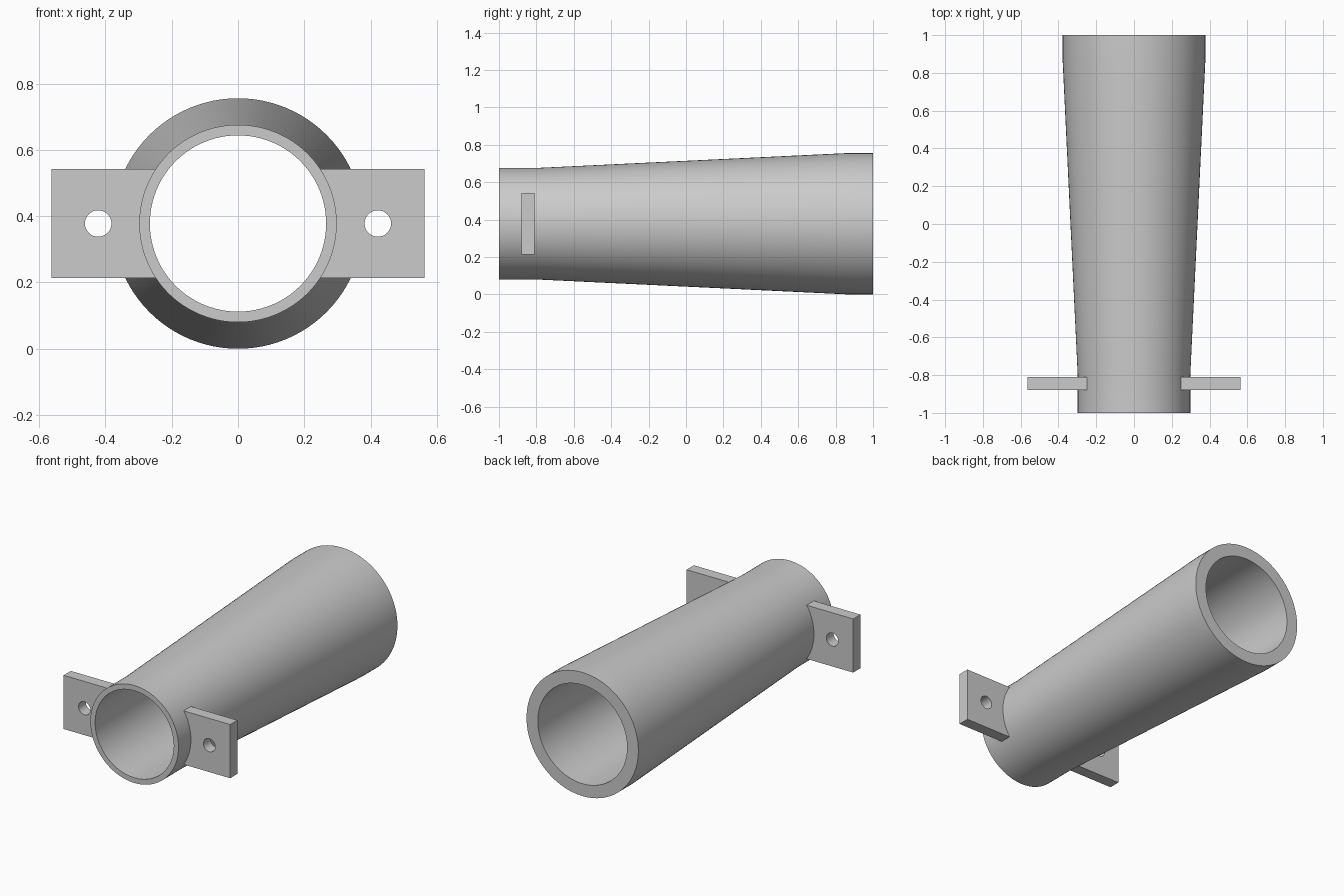
import bpy, bmesh
from math import sin, cos, pi, radians, asin
from mathutils import Vector

if "Cube" in bpy.data.objects:
    bpy.data.objects.remove(bpy.data.objects["Cube"])

AXIS_Z = 0.378
SEGMENTS = 96

grey = bpy.data.materials.new("plain grey")
grey.use_nodes = True
colour = (0.6, 0.6, 0.6, 1)
grey.diffuse_color = colour
grey.node_tree.nodes["Principled BSDF"].inputs["Base Color"].default_value = colour


def finish(bm, name):
    bmesh.ops.recalc_face_normals(bm, faces=bm.faces)
    mesh = bpy.data.meshes.new(name)
    bm.to_mesh(mesh)
    bm.free()
    obj = bpy.data.objects.new(name, mesh)
    bpy.context.collection.objects.link(obj)
    mesh.materials.append(grey)
    bpy.ops.object.select_all(action="DESELECT")
    obj.select_set(True)
    bpy.context.view_layer.objects.active = obj
    bpy.ops.object.shade_smooth_by_angle(angle=radians(30))
    return obj


# Tapered tube: closed wall profile (radius, y) spun around the long axis
def make_tube():
    profile = [(0.298, -1), (0.298, -0.8), (0.378, 0.87), (0.378, 1),
               (0.302, 1), (0.302, 0.87), (0.266, -0.8), (0.266, -1)]
    bm = bmesh.new()
    rings = []
    for i in range(SEGMENTS):
        a = 2 * pi * i / SEGMENTS
        rings.append([bm.verts.new((r * cos(a), y, AXIS_Z + r * sin(a)))
                      for r, y in profile])
    n = len(profile)
    for i, ring in enumerate(rings):
        after = rings[(i + 1) % SEGMENTS]
        for j in range(n):
            k = (j + 1) % n
            bm.faces.new((ring[j], ring[k], after[k], after[j]))
    return finish(bm, "tapered_tube")


# Mounting tab: flat plate with a bolt hole, its inner edge curved into the wall
def make_tab(side, name):
    half, tip, front, back = 0.164, 0.563, -0.88, -0.81
    inner = 0.285
    reach = asin(half / inner)
    steps = 12
    arc = [reach * (1 - 2 * i / steps) for i in range(steps + 1)]
    outline = [(inner * cos(a), inner * sin(a)) for a in arc]
    outline += [(tip, -half), (tip, half)]
    hole = [(0.422 + 0.04 * cos(2 * pi * i / 32), 0.04 * sin(2 * pi * i / 32))
            for i in range(32)]
    bm = bmesh.new()
    edges = []
    for loop in (outline, hole):
        verts = [bm.verts.new((side * x, front, AXIS_Z + z)) for x, z in loop]
        edges += [bm.edges.new((v, verts[(i + 1) % len(verts)]))
                  for i, v in enumerate(verts)]
    bmesh.ops.triangle_fill(bm, use_beauty=True, edges=edges,
                            normal=Vector((0, -1, 0)))
    made = bmesh.ops.extrude_face_region(bm, geom=bm.faces[:], use_keep_orig=True)
    moved = [g for g in made["geom"] if isinstance(g, bmesh.types.BMVert)]
    bmesh.ops.translate(bm, verts=moved, vec=(0, back - front, 0))
    return finish(bm, name)


make_tube()
make_tab(1, "left_mounting_tab")
make_tab(-1, "right_mounting_tab")
